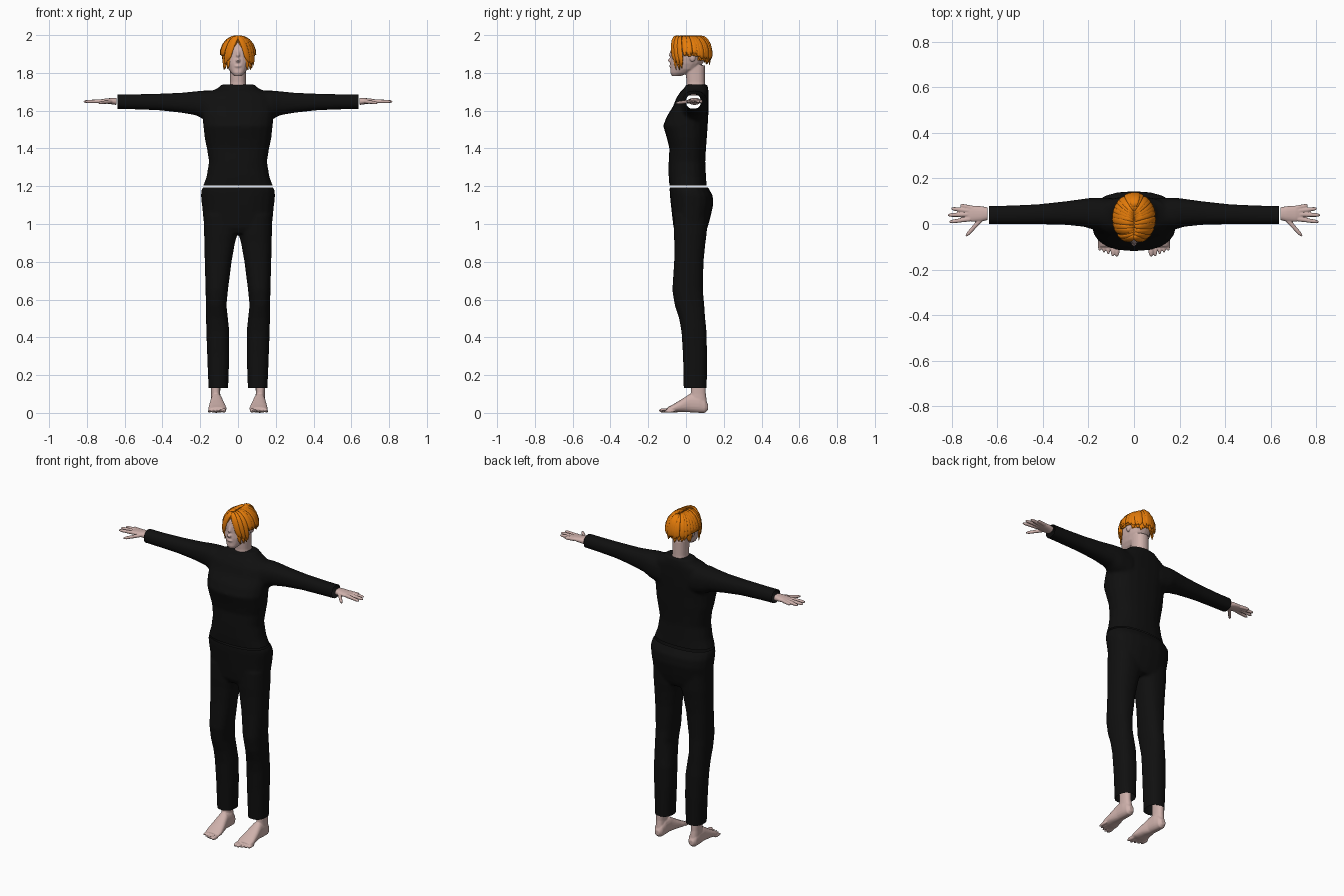
import bpy, bmesh, math, random
from mathutils import Vector, Matrix

random.seed(4)
if "Cube" in bpy.data.objects:
    bpy.data.objects.remove(bpy.data.objects["Cube"])


def material(name, rgb):
    m = bpy.data.materials.new(name)
    m.use_nodes = True
    m.diffuse_color = (*rgb, 1)
    m.node_tree.nodes["Principled BSDF"].inputs["Base Color"].default_value = (*rgb, 1)
    return m


SKIN = material("pale skin", (0.62, 0.44, 0.41))
CLOTH = material("black cloth", (0.005, 0.005, 0.005))
HAIR = material("orange hair", (0.78, 0.2, 0.003))
EYE = material("grey eye", (0.25, 0.22, 0.24))


def loft(bm, rings):
    """Closed skin over rings of (centre, half axis, half axis)."""
    count, power = 20, 0.85
    soft = lambda v: math.copysign(abs(v) ** power, v)
    loops = []
    for c, u, v in rings:
        angles = [math.tau * i / count for i in range(count)]
        loops.append([bm.verts.new(c + u * soft(math.cos(a)) + v * soft(math.sin(a))) for a in angles])
    for low, high in zip(loops, loops[1:]):
        for i in range(count):
            j = (i + 1) % count
            bm.faces.new((low[i], low[j], high[j], high[i]))
    bm.faces.new(loops[0][::-1])
    bm.faces.new(loops[-1])


def stack(bm, axis, rows, side=1):
    """Loft along an axis; each row is (position, a min, a max, b min, b max)."""
    rings = []
    for p, a0, a1, b0, b1 in rows:
        ia, ib = [i for i in range(3) if i != axis]
        c, u, v = Vector(), Vector(), Vector()
        c[axis], c[ia], c[ib] = p, (a0 + a1) / 2, (b0 + b1) / 2
        u[ia], v[ib] = (a1 - a0) / 2, (b1 - b0) / 2
        for w in (c, u, v):
            w.x *= side
        rings.append((c, u, v))
    loft(bm, rings)


def tube(bm, points, widths, flat=1.0, centre=None):
    """Tapered strand; with a centre its thin side faces away from it."""
    points = [Vector(p) for p in points]
    rings = []
    for i, p in enumerate(points):
        along = (points[min(i + 1, len(points) - 1)] - points[max(i - 1, 0)]).normalized()
        out = p - centre if centre else Vector((0, 0, 1))
        across = along.cross(out).normalized()
        out = across.cross(along)
        rings.append((p, across * widths[i], out * widths[i] * flat))
    loft(bm, rings)


def ball(bm, centre, radii):
    mat = Matrix.Translation(centre) @ Matrix.Diagonal((*radii, 1))
    bmesh.ops.create_uvsphere(bm, u_segments=16, v_segments=10, radius=1, matrix=mat)


def finish(name, bm, mat, voxel=0, smooth=0, cuts=()):
    """Make the object, fuse its volumes, then trim open ends by planes."""
    bmesh.ops.recalc_face_normals(bm, faces=bm.faces)
    mesh = bpy.data.meshes.new(name)
    bm.to_mesh(mesh)
    bm.free()
    obj = bpy.data.objects.new(name, mesh)
    bpy.context.collection.objects.link(obj)
    if voxel:
        fuse = obj.modifiers.new("fuse", "REMESH")
        fuse.mode, fuse.voxel_size = "VOXEL", voxel
        relax = obj.modifiers.new("relax", "SMOOTH")
        relax.factor, relax.iterations = 0.5, smooth
        deps = bpy.context.evaluated_depsgraph_get()
        mesh = bpy.data.meshes.new_from_object(obj.evaluated_get(deps))
        obj.modifiers.clear()
        obj.data = mesh
        work = bmesh.new()
        work.from_mesh(mesh)
        for co, no in cuts:
            geom = work.verts[:] + work.edges[:] + work.faces[:]
            bmesh.ops.bisect_plane(work, geom=geom, plane_co=co, plane_no=no, clear_outer=True)
        work.to_mesh(mesh)
        work.free()
    mesh.materials.clear()
    mesh.materials.append(mat)
    mesh.shade_smooth()
    return obj


# Shirt: body and both sleeves fused, open at hem and cuffs
bm = bmesh.new()
body = [(1.17, .197, -.085, .112), (1.25, .167, -.092, .106), (1.33, .154, -.092, .102),
        (1.4, .165, -.088, .106), (1.45, .176, -.1, .11), (1.52, .184, -.121, .115),
        (1.57, .187, -.102, .118), (1.62, .19, -.07, .12), (1.67, .185, -.05, .12),
        (1.7, .15, -.03, .12), (1.72, .105, -.008, .117), (1.738, .09, 0, .113)]
stack(bm, 2, [(z, -w, w, f, b) for z, w, f, b in body])
sleeve = [(.1, -.03, .115, 1.53, 1.705), (.18, -.025, .116, 1.552, 1.707), (.22, -.012, .111, 1.575, 1.703),
          (.3, -.004, .1, 1.589, 1.695), (.42, -.001, .087, 1.602, 1.69),
          (.55, -.001, .081, 1.607, 1.687), (.67, -.001, .079, 1.61, 1.687)]
for s in (1, -1):
    stack(bm, 0, [(s * row[0], *row[1:]) for row in sleeve])
finish("shirt", bm, CLOTH, .008, 8,
       [((0, 0, 1.203), (0, 0, -1)), ((.637, 0, 0), (1, 0, 0)), ((-.637, 0, 0), (-1, 0, 0))])

# Trousers: hips and two legs fused, open at waist and cuffs
bm = bmesh.new()
hips = [(.95, .165, -.05, .1), (.98, .18, -.066, .114), (1.03, .184, -.072, .128), (1.1, .191, -.08, .144),
        (1.15, .197, -.085, .142), (1.18, .194, -.087, .125), (1.215, .175, -.085, .105)]
stack(bm, 2, [(z, -w, w, f, b) for z, w, f, b in hips])
leg = [(.1, .053, .155, -.012, .11), (.3, .046, .163, -.016, .112), (.43, .046, .168, -.024, .109),
       (.5, .053, .169, -.037, .102), (.57, .061, .17, -.06, .097), (.65, .053, .172, -.073, .09),
       (.8, .034, .176, -.063, .093), (.9, .016, .178, -.062, .103), (.95, .002, .18, -.065, .11),
       (1.05, .002, .18, -.065, .115)]
for s in (1, -1):
    stack(bm, 2, leg, s)
finish("trousers", bm, CLOTH, .008, 6, [((0, 0, 1.193), (0, 0, 1)), ((0, 0, .133), (0, 0, -1))])

foot = [(-.1, .063, .152, .004, .028), (-.07, .06, .157, .002, .044), (-.03, .068, .153, .004, .068),
        (.02, .08, .146, .003, .1), (.07, .083, .145, 0, .1), (.1, .088, .141, 0, .075), (.117, .1, .13, .015, .045)]
ankle = [(.05, .088, .143, .015, .112), (.1, .094, .142, .025, .105), (.18, .093, .145, .028, .105)]
palm = [(.643, .017, .073, 1.63, 1.668), (.67, .011, .078, 1.634, 1.667), (.71, .01, .08, 1.639, 1.663),
        (.74, .018, .074, 1.644, 1.657)]
# Little to index finger, then thumb: base x, base y, tip x, tip y
fingers = [(.71, .07, .763, .082), (.725, .058, .803, .068), (.73, .042, .817, .039),
           (.72, .022, .811, .009), (.665, .028, .738, -.053)]
for s, label in ((1, "left"), (-1, "right")):
    # Bare foot with five toes
    bm = bmesh.new()
    stack(bm, 1, foot, s)
    stack(bm, 2, ankle, s)
    for i in range(5):
        r = .008 if i else .012
        ball(bm, (s * (.075 + .019 * i), -.113 + .008 * max(i - 1, 0), r + .001), (r * 1.05, .032, r))
    finish(label + "_foot", bm, SKIN, .004, 3)
    # Flat open hand with palm down
    bm = bmesh.new()
    stack(bm, 0, [(s * row[0], *row[1:]) for row in palm])
    for i, (x0, y0, x1, y1) in enumerate(fingers):
        a, b = Vector((s * x0, y0, 1.65)), Vector((s * x1, y1, 1.648 - .008 * (i == 4)))
        tube(bm, [a, a.lerp(b, .5), a.lerp(b, .85), b], [.0105, .009, .008, .004])
    finish(label + "_hand", bm, SKIN, .003, 2)

# Head: neck, skull, nose, lips and ears fused
bm = bmesh.new()
stack(bm, 2, [(1.68, -.05, .05, 0, .105), (1.75, -.042, .042, .003, .1), (1.84, -.043, .043, -.005, .1)])
skull = [(1.783, .02, -.074, -.03), (1.8, .037, -.083, .02), (1.82, .05, -.082, .06), (1.85, .061, -.083, .088),
         (1.88, .068, -.08, .107), (1.92, .071, -.08, .116), (1.95, .068, -.073, .112),
         (1.975, .054, -.05, .095), (1.988, .03, -.02, .06)]
stack(bm, 2, [(z, -w, w, f, b) for z, w, f, b in skull])
tube(bm, [(0, -.074, 1.92), (0, -.082, 1.89), (0, -.087, 1.868), (0, -.076, 1.858)], [.007, .009, .012, .01])
ball(bm, (0, -.08, 1.836), (.018, .009, .008))
for s in (1, -1):
    ball(bm, (s * .07, .035, 1.885), (.01, .017, .027))
finish("head", bm, SKIN, .004, 3)

# Eyes and brows
for s, label in ((1, "left"), (-1, "right")):
    for part, z, size, mat in (("eye", 1.902, (.011, .005, .004), EYE), ("brow", 1.922, (.015, .005, .0025), HAIR)):
        bm = bmesh.new()
        ball(bm, (s * .028, -.07, z), size)
        finish(label + "_" + part, bm, mat)

# Hair cap over the crown and back of the skull
CROWN = Vector((0, .025, 1.895))
bm = bmesh.new()
ball(bm, CROWN, (.079, .099, .097))
bare = [f for f in bm.faces if f.calc_center_median().z < 1.975 - 1.4 * max(0, f.calc_center_median().y + .02)
        or f.calc_center_median().z < 1.875]
bmesh.ops.delete(bm, geom=bare, context="FACES")
finish("hair_cap", bm, HAIR)


def lock(bm, side, root, tip, end_z, lift):
    """One strand from the parting, over the skull, hanging to end_z."""
    points, steps = [], 9
    start_y = -.05 + .11 * (root + 80) / 170
    for i in range(steps):
        k = i / (steps - 1)
        t = min(1, k * 1.7) * math.pi / 2
        az = math.radians(root + (tip - root) * k)
        spread = math.sin(t) + lift
        x = .085 * spread * math.cos(az) - .004
        y = CROWN.y + .098 * spread * math.sin(az) + (start_y - .02) * (1 - math.sin(t))
        z = CROWN.z + (.094 + lift * .05) * math.cos(t)
        if k * 1.7 > 1:
            z += (end_z - CROWN.z) * (k * 1.7 - 1) / .7
        points.append((side * x, y, z))
    tube(bm, points, [.008, .012, .015, .016, .016, .015, .013, .009, .002], .5, CROWN)


# Parted locks: long at the temples, short over the ears, medium behind
bm = bmesh.new()
for s in (1, -1):
    for layer in range(2):
        for i in range(13):
            tip = -47 + 11.5 * i + random.uniform(-4, 4)
            root = tip - max(0, 30 - 6 * i)
            end_z = 1.825 if tip < -22 else 1.895 if tip < 25 else 1.852
            lock(bm, s, root, tip, end_z + layer * .025 + random.uniform(-.012, .012), .02 + layer * .08)
finish("hair_locks", bm, HAIR)
